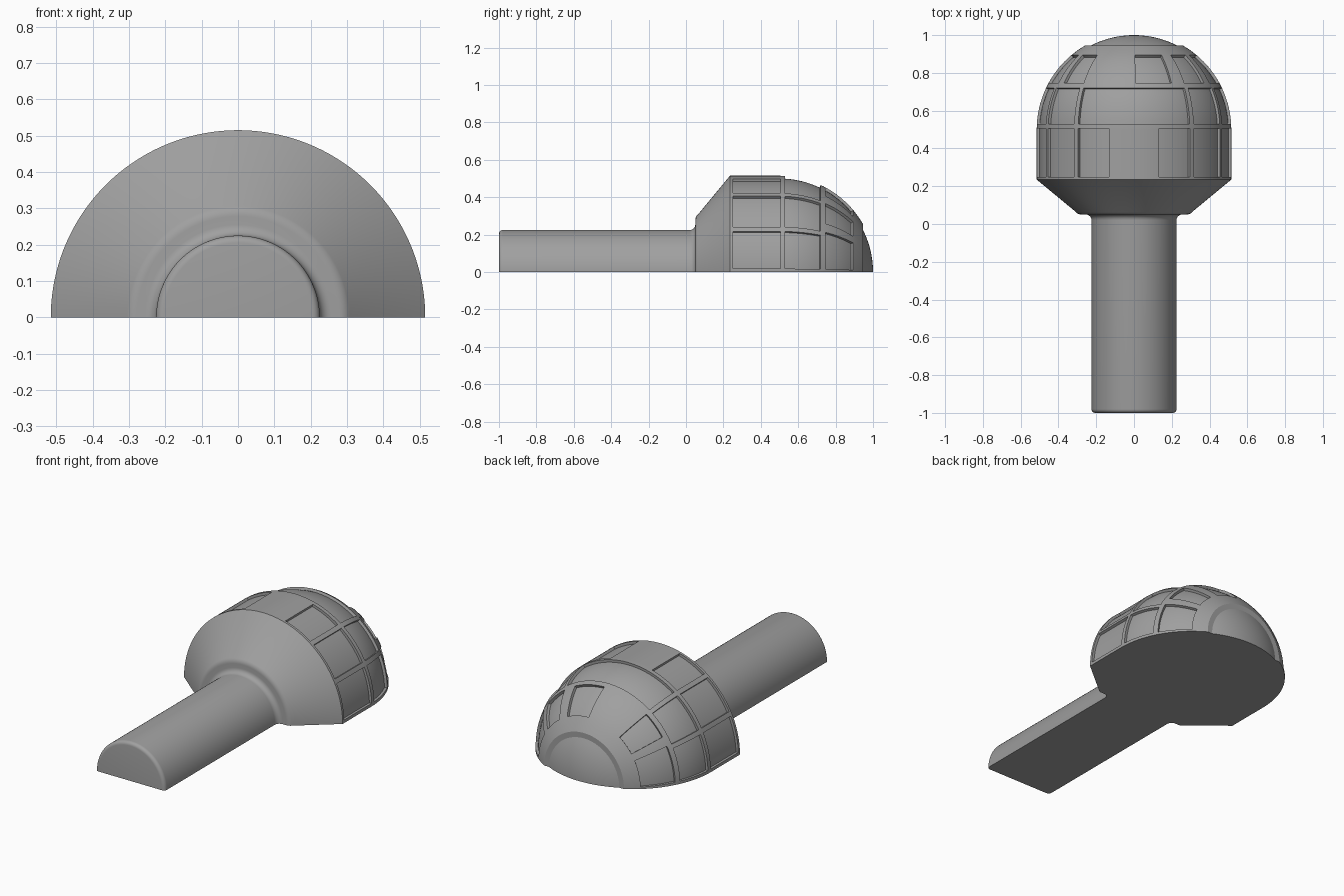
import bpy, bmesh
from math import sin, cos, asin, pi, radians, sqrt
from mathutils import Vector

cube = bpy.data.objects.get("Cube")
if cube:
    bpy.data.objects.remove(cube, do_unlink=True)

OUTER, INNER, CENTRE = 0.515, 0.50, 0.50   # shell radius, recessed radius, dome centre on y


def arc(cy, cr, rad, a0, a1, n):
    """Points (y, r) on an arc of the profile, angles in degrees from +y towards +r."""
    steps = [radians(a0 + (a1 - a0) * i / n) for i in range(n + 1)]
    return [(cy + rad * cos(a), cr + rad * sin(a)) for a in steps]


def dome(y0, y1, n, rad=OUTER):
    """Points on the dome between two y positions, without the first one."""
    a0, a1 = [asin((y - CENTRE) / rad) for y in (y0, y1)]
    steps = [a0 + (a1 - a0) * i / n for i in range(1, n + 1)]
    return [(CENTRE + rad * sin(a), rad * cos(a)) for a in steps]


# Half-turned profile: handle, collar, cone, drum, dome and end cap
profile = [(-1, 0)]
profile += arc(-0.98, 0.205, 0.02, 180, 90, 5)
profile += arc(0.02, 0.255, 0.03, -90, 0, 6)
profile += arc(0.09, 0.278, 0.04, 180, 129, 6)
profile += [(0.235, OUTER), (0.25, OUTER), (CENTRE, OUTER)]
stations = [CENTRE, 0.505, 0.53, 0.72, 0.746, 0.894, 0.945]
for y0, y1 in zip(stations, stations[1:]):
    profile += dome(y0, y1, 8 if y1 - y0 > 0.1 else 2)
profile.append((0.945, sqrt(INNER ** 2 - 0.445 ** 2)))
profile += dome(0.945, 1.0, 10, INNER)

# Recessed panels: y range, then angle ranges in degrees from the +x side
mirror = lambda spans: spans + [(180 - b, 180 - a) for a, b in spans]
rows = [
    (0.25, 0.505, mirror([(2, 25), (28, 52), (55, 75)])),
    (0.53, 0.72, mirror([(2, 25), (28, 52)]) + [(55, 125)]),
    (0.746, 0.894, mirror([(2, 28), (35, 54)]) + [(64, 89)]),
]


def is_panel(y, angle):
    return any(y0 < y < y1 and any(a < angle < b for a, b in spans)
               for y0, y1, spans in rows)


# Revolve the profile half a turn
bm = bmesh.new()
grid = [[bm.verts.new((r * cos(radians(t)), y, r * sin(radians(t)))) for y, r in profile]
        for t in range(181)]
panels = []
for t in range(180):
    for i in range(len(profile) - 1):
        face = bm.faces.new((grid[t][i], grid[t][i + 1], grid[t + 1][i + 1], grid[t + 1][i]))
        if is_panel((profile[i][0] + profile[i + 1][0]) / 2, t + 0.5):
            panels.append(face)

# Sink the panels towards the axis or the dome centre
sunk = bmesh.ops.extrude_face_region(bm, geom=panels)["geom"]
for v in [g for g in sunk if isinstance(g, bmesh.types.BMVert)]:
    hub = Vector((0, min(v.co.y, CENTRE), 0))
    v.co = hub + (v.co - hub) * INNER / OUTER
bmesh.ops.delete(bm, geom=[f for f in panels if f.is_valid], context="FACES")

# Weld the poles and close the flat underside
bmesh.ops.remove_doubles(bm, verts=bm.verts, dist=1e-5)
rim = [e for e in bm.edges if e.is_boundary and all(abs(v.co.z) < 1e-5 for v in e.verts)]
bmesh.ops.edgeloop_fill(bm, edges=rim)
bmesh.ops.recalc_face_normals(bm, faces=bm.faces)

mesh = bpy.data.meshes.new("panelled_dome_handle")
bm.to_mesh(mesh)
bm.free()
body = bpy.data.objects.new("panelled_dome_handle", mesh)
bpy.context.collection.objects.link(body)

# One plain grey material
GREY = (0.35, 0.35, 0.35, 1)
mat = bpy.data.materials.new("plain_grey")
mat.use_nodes = True
mat.diffuse_color = GREY
mat.node_tree.nodes["Principled BSDF"].inputs["Base Color"].default_value = GREY
mesh.materials.append(mat)

bpy.ops.object.select_all(action="DESELECT")
body.select_set(True)
bpy.context.view_layer.objects.active = body
bpy.ops.object.shade_smooth_by_angle(angle=radians(25))
